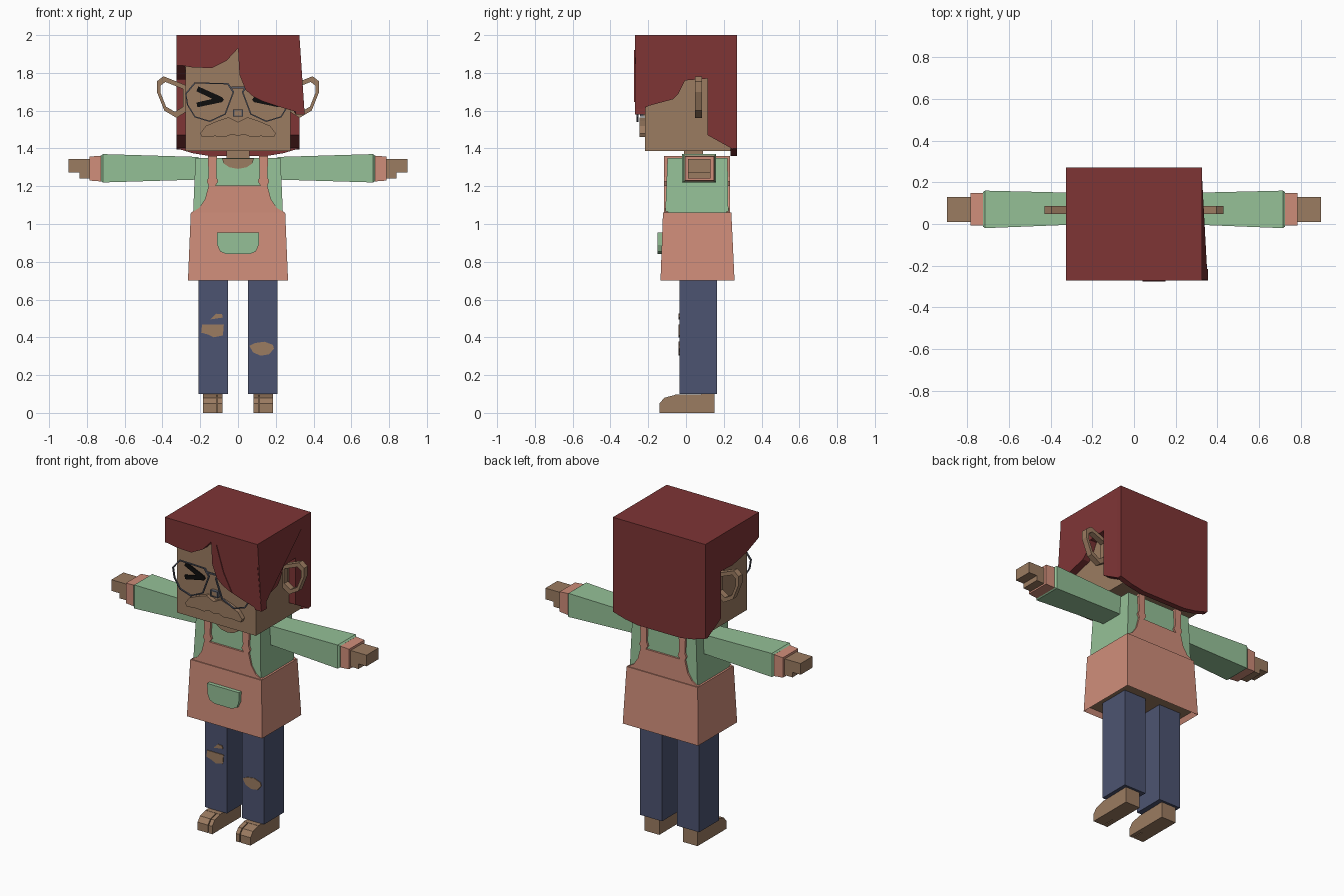
import bpy
import bmesh
from mathutils import Vector

cube = bpy.data.objects.get("Cube")
if cube:
    bpy.data.objects.remove(cube, do_unlink=True)


def material(name, r, g, b):
    m = bpy.data.materials.new(name)
    m.use_nodes = True
    m.diffuse_color = (r, g, b, 1)
    node = m.node_tree.nodes["Principled BSDF"]
    node.inputs["Base Color"].default_value = (r, g, b, 1)
    node.inputs["Roughness"].default_value = 0.9
    return m


HAIR = material("dark red hair", 0.21, 0.035, 0.036)
SKIN = material("brown skin", 0.33, 0.20, 0.12)
SHIRT = material("soft green cloth", 0.30, 0.53, 0.31)
APRON = material("salmon cloth", 0.63, 0.27, 0.195)
JEANS = material("blue denim", 0.073, 0.088, 0.165)
BLACK = material("black", 0.004, 0.004, 0.004)
WIRE = material("grey wire", 0.10, 0.108, 0.14)


def place(axis, t, p):
    u, v = p
    return {"x": (t, u, v), "y": (u, t, v), "z": (u, v, t)}[axis]


def finish(name, bm, *mats):
    bmesh.ops.recalc_face_normals(bm, faces=bm.faces)
    me = bpy.data.meshes.new(name)
    bm.to_mesh(me)
    bm.free()
    for m in mats:
        me.materials.append(m)
    ob = bpy.data.objects.new(name, me)
    bpy.context.collection.objects.link(ob)
    return ob


def skin_rings(bm, rings, closed=False):
    """Join successive loops of vertices with quads."""
    n = len(rings[0])
    pairs = list(zip(rings, rings[1:]))
    if closed:
        pairs.append((rings[-1], rings[0]))
    for a, b in pairs:
        for i in range(n):
            j = (i + 1) % n
            bm.faces.new((a[i], a[j], b[j], b[i]))


def solid(name, axis, a, b, pts, mat, end=None, side=1):
    """Extrude an outline along an axis, tapering to a second outline."""
    bm = bmesh.new()
    flip = Vector((side, 1, 1))
    rings = [[bm.verts.new(Vector(place(axis, t, p)) * flip) for p in outline]
             for t, outline in ((a, pts), (b, end or pts))]
    skin_rings(bm, rings)
    for r in rings:
        bm.faces.new(r)
    return finish(name, bm, mat)


def frame(name, pts, scale, y0, y1, mat, side=1):
    """Flat closed loop with a rectangular section."""
    bm = bmesh.new()
    c = sum((Vector(p) for p in pts), Vector((0, 0))) / len(pts)
    inner = [c + (Vector(p) - c) * scale for p in pts]
    rings = [[bm.verts.new((p[0] * side, y, p[1])) for p in loop]
             for loop, y in ((pts, y0), (pts, y1), (inner, y1), (inner, y0))]
    skin_rings(bm, rings, closed=True)
    return finish(name, bm, mat)


def rect(u0, u1, v0, v1):
    return [(u0, v0), (u1, v0), (u1, v1), (u0, v1)]


def mirrored(half):
    """Complete a left-right symmetric outline."""
    return half + [(-u, v) for u, v in reversed(half) if u]


SIDES = ((1, "left"), (-1, "right"))

# Head, neck and face
solid("head", "z", 1.387, 1.96, rect(-.278, .278, -.217, .24), SKIN)
solid("neck", "z", 1.33, 1.40, rect(-.06, .06, -.01, .09), SKIN)
solid("moustache", "y", -.245, -.21, mirrored(
    [(0, 1.54), (.05, 1.565), (.11, 1.545), (.17, 1.52), (.2, 1.48), (.19, 1.46),
     (.12, 1.465), (.07, 1.46), (.03, 1.475), (0, 1.465)]), SKIN)
solid("nose", "y", -.24, -.21, rect(-.024, .024, 1.57, 1.605), SKIN)
frame("nose_rim", rect(-.026, .026, 1.568, 1.607), .7, -.243, -.225, WIRE)

ear = [(.265, 1.73), (.395, 1.782), (.43, 1.755), (.43, 1.70),
       (.39, 1.60), (.325, 1.562), (.265, 1.60)]
lens = [(.28, 1.69), (.23, 1.75), (.05, 1.745), (.02, 1.70),
        (.065, 1.58), (.15, 1.54), (.23, 1.565), (.27, 1.63)]
for s, word in SIDES:
    frame(word + "_ear", ear, .72, .048, .086, SKIN, s)
    frame(word + "_glasses_rim", lens, .94, -.262, -.252, WIRE, s)
    for part, z in (("upper", 1.715), ("lower", 1.63)):
        solid(word + "_eye_" + part, "y", -.224, -.216,
              [(.075, 1.658), (.085, 1.672), (.21, z + .013), (.22, z - .012),
               (.1, 1.645)] if z > 1.65 else
              [(.075, 1.658), (.1, 1.67), (.22, z + .013), (.215, z - .012),
               (.085, 1.645)], BLACK, side=s)
solid("glasses_bridge", "y", -.262, -.252, rect(-.035, .035, 1.718, 1.727), WIRE)

# Hair: crown, back, two sides and swept fringe
solid("hair_crown", "z", 1.94, 2, rect(-.325, .325, -.27, .27), HAIR)
solid("hair_back", "y", .235, .27, mirrored(
    [(.325, 2), (.325, 1.40), (.24, 1.375), (.15, 1.36)]), HAIR)
back_edge = [(.115, 1.77), (.115, 1.47), (.25, 1.395), (.25, 2)]
left = solid("hair_left_side", "x", .278, .325,
             [(-.268, 2), (-.268, 1.58), (-.2, 1.625), (-.07, 1.66), (-.04, 1.69),
              (-.005, 1.76)] + back_edge, HAIR)
for v in left.data.vertices:
    if v.co.z < 1.6 and v.co.y < 0:
        v.co.x += .028
solid("hair_right_side", "x", -.325, -.278,
      [(-.268, 2), (-.268, 1.84), (-.14, 1.79), (-.005, 1.765)] + back_edge, HAIR)
solid("hair_fringe", "y", -.27, -.215,
      [(-.325, 2), (-.325, 1.845), (-.25, 1.83), (-.14, 1.825), (-.06, 1.865),
       (0, 1.93), (.008, 1.79), (.04, 1.71), (.08, 1.675), (.13, 1.65), (.22, 1.62),
       (.354, 1.58), (.325, 1.87), (.325, 2)], HAIR)
# Loose lock lying over the fringe
solid("hair_lock", "y", -.275, -.26,
      [(.04, 1.92), (.05, 1.78), (.09, 1.70), (.15, 1.645), (.09, 1.76)], HAIR)

# Shirt body and neck opening
solid("shirt_body", "z", 1.0, 1.35, rect(-.24, .24, -.112, .225), SHIRT,
      rect(-.225, .225, -.098, .22))
solid("neck_opening", "y", -.107, -.098, mirrored(
    [(.085, 1.348), (.075, 1.32), (.045, 1.30), (0, 1.292)]), SKIN)

# Apron skirt with a recessed underside
skirt = solid("apron_skirt", "z", .70, 1.06, rect(-.265, .265, -.135, .257), APRON,
              rect(-.25, .25, -.122, .24))
skirt.data.materials.append(SKIN)
bm = bmesh.new()
bm.from_mesh(skirt.data)
bm.faces.ensure_lookup_table()
under = min(bm.faces, key=lambda f: f.calc_center_median().z)
bmesh.ops.inset_individual(bm, faces=[under], thickness=.022)
under.material_index = 1
bmesh.ops.translate(bm, verts=under.verts, vec=(0, 0, .03))
bm.to_mesh(skirt.data)
bm.free()

# Apron bibs, straps and pocket
bib = mirrored([(.245, 1.05), (.245, 1.062), (.205, 1.085), (.175, 1.13), (.155, 1.205),
                (.165, 1.225), (.155, 1.25), (.16, 1.36), (.112, 1.36), (.115, 1.25),
                (.105, 1.225), (.12, 1.203)])
solid("apron_bib_front", "y", -.116, -.095, bib, APRON)
solid("apron_bib_back", "y", .215, .234, bib, APRON)
for s, word in SIDES:
    solid(word + "_shoulder_strap", "z", 1.34, 1.36,
          rect(.112, .16, -.11, .23), APRON, side=s)
solid("apron_pocket", "y", -.15, -.12, mirrored(
    [(.112, .955), (.11, .89), (.095, .855), (.06, .84)]), SHIRT)

# Arms, hands, legs and feet
foot = [(-.06, 0), (.15, 0), (.15, .10), (-.06, .096)]
toe = [(-.05, 0), (-.14, 0), (-.14, .05), (-.115, .08), (-.05, .097)]
for s, word in SIDES:
    solid(word + "_sleeve", "x", .21, .715, rect(.0, .148, 1.235, 1.355), SHIRT,
          rect(-.02, .16, 1.22, 1.37), s)
    solid(word + "_sleeve_hem", "x", .715, .725, rect(-.02, .16, 1.22, 1.37), SHIRT,
          rect(-.012, .152, 1.227, 1.362), s)
    solid(word + "_cuff", "x", .72, .785, rect(-.008, .15, 1.225, 1.362), APRON,
          rect(-.006, .148, 1.23, 1.357), s)
    solid(word + "_hand", "y", .01, .13,
          [(.78, 1.24), (.84, 1.24), (.84, 1.272), (.897, 1.272), (.897, 1.343),
           (.78, 1.343)], SKIN, side=s)
    solid(word + "_trouser_leg", "z", .10, .74, rect(.053, .208, -.035, .165), JEANS, side=s)
    solid(word + "_foot", "x", .083, .186, foot, SKIN, side=s)
    solid(word + "_big_toe", "x", .083, .108, toe, SKIN, side=s)
    solid(word + "_small_toes", "x", .114, .186, toe, SKIN, side=s)

# Torn patches in the trousers
tears = {
    "right_knee_tear": [(-.19, .467), (-.075, .467), (-.08, .41), (-.13, .40),
                        (-.16, .415), (-.195, .425)],
    "right_small_tear": [(-.145, .495), (-.08, .505), (-.085, .523), (-.115, .525)],
    "left_knee_tear": [(.06, .355), (.09, .37), (.14, .377), (.185, .36), (.19, .34),
                       (.165, .31), (.12, .303), (.08, .32)],
}
for name, outline in tears.items():
    solid(name, "y", -.039, -.031, outline, SKIN)
